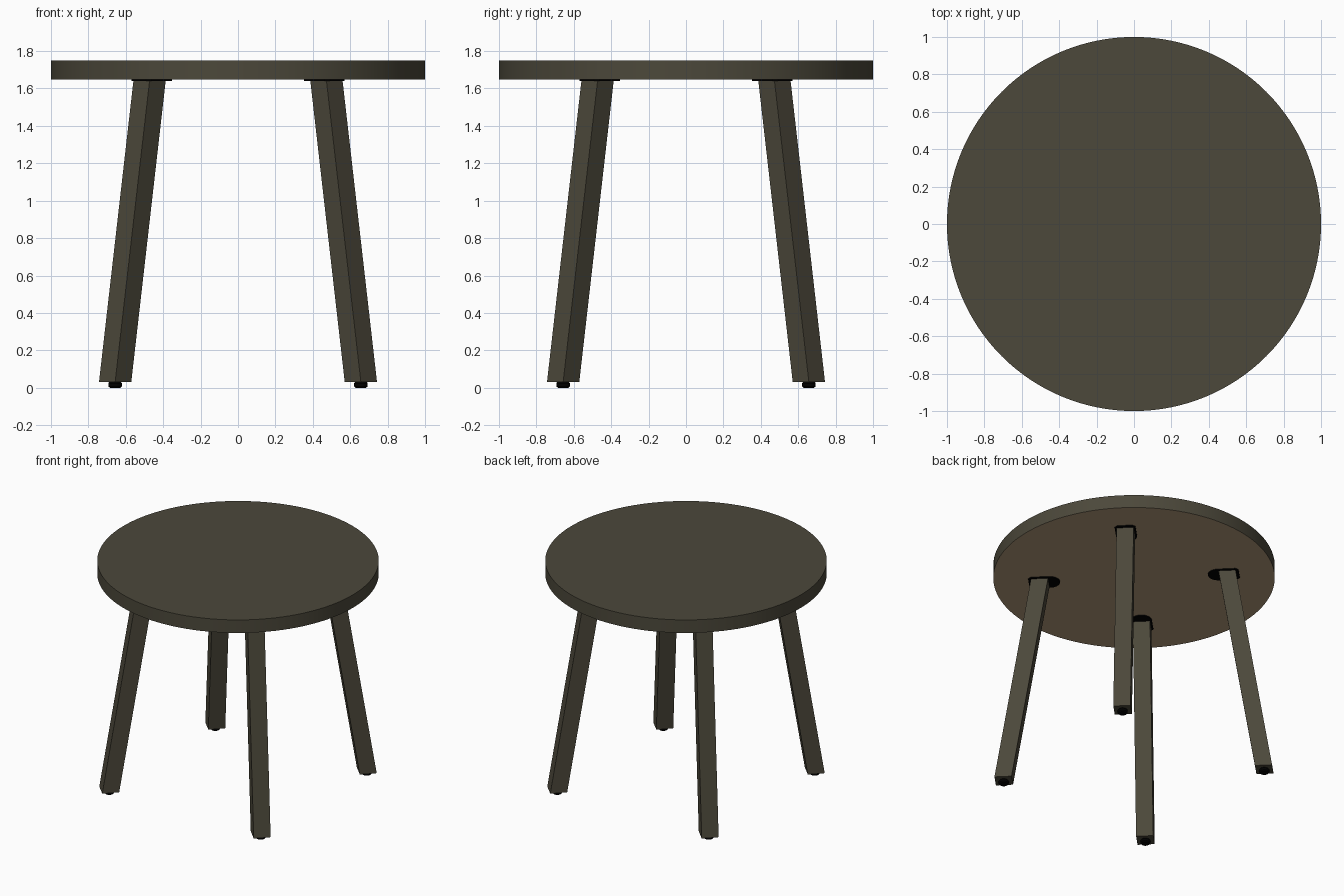
import bpy, bmesh, math
from mathutils import Matrix

if "Cube" in bpy.data.objects:
    bpy.data.objects.remove(bpy.data.objects["Cube"])


def material(name, rgb):
    m = bpy.data.materials.new(name)
    m.diffuse_color = (*rgb, 1.0)
    m.use_nodes = True
    m.node_tree.nodes["Principled BSDF"].inputs["Base Color"].default_value = m.diffuse_color
    return m


WOOD = material("dark brown wood", (0.072, 0.065, 0.043))
TAN = material("tan underside", (0.45, 0.33, 0.20))
BLACK = material("black", (0.0, 0.0, 0.0))


def loft(name, rings, mat, angle=0.0):
    """Closed solid through a list of rings of (x, y, z), turned about z."""
    bm = bmesh.new()
    loops = [[bm.verts.new(p) for p in ring] for ring in rings]
    n = len(loops[0])
    for a, b in zip(loops, loops[1:]):
        for i in range(n):
            j = (i + 1) % n
            bm.faces.new((a[i], a[j], b[j], b[i]))
    bm.faces.new(loops[0][::-1])
    bm.faces.new(loops[-1])
    bmesh.ops.recalc_face_normals(bm, faces=bm.faces)
    bm.transform(Matrix.Rotation(angle, 4, 'Z'))
    for f in bm.faces:
        f.smooth = True
    me = bpy.data.meshes.new(name)
    bm.to_mesh(me)
    bm.free()
    me.set_sharp_from_angle(angle=math.radians(30))
    me.materials.append(mat)
    ob = bpy.data.objects.new(name, me)
    bpy.context.collection.objects.link(ob)
    return ob


def circle(r, z, n, cx=0.0):
    return [(cx + r * math.cos(2 * math.pi * i / n),
             r * math.sin(2 * math.pi * i / n), z) for i in range(n)]


def square(cx, h, z):
    return [(cx + x * h, y * h, z) for x, y in ((1, 1), (-1, 1), (-1, -1), (1, -1))]


# Round top with a tan underside
top = loft("table_top", [circle(1.0, 1.648, 128), circle(1.0, 1.75, 128)], WOOD)
top.data.materials.append(TAN)
for p in top.data.polygons:
    if p.normal.z < -0.9:
        p.material_index = 1

R_TOP, R_FOOT = 0.473 * math.sqrt(2), 0.657 * math.sqrt(2)
HALF = 0.061


def plate_outline(z):
    """Mounting plate: square outer end, half-round inner end."""
    t, outer, inner, c = 0.074, R_TOP + HALF + 0.02, R_TOP - HALF - 0.006, 0.02
    pts = [(outer, -t + c), (outer, t - c), (outer - c, t)]
    for i in range(17):
        a = math.pi / 2 + math.pi * i / 16
        pts.append((inner + t * math.cos(a), t * math.sin(a)))
    pts.append((outer - c, -t))
    return [(x, y, z) for x, y in pts]


names = ["back_right", "back_left", "front_left", "front_right"]
for k, name in enumerate(names):
    turn = math.radians(45 + 90 * k)
    # Splayed leg, cut level at both ends
    loft(name + "_leg", [square(R_FOOT, HALF, 0.03),
                         square(R_TOP, HALF, 1.64)], WOOD, turn)
    # Plate under the top
    loft(name + "_plate", [plate_outline(1.64), plate_outline(1.65)], BLACK, turn)
    # Foot glide
    loft(name + "_glide", [circle(r, z, 24, R_FOOT) for r, z in
                           [(0.028, 0.0), (0.036, 0.007), (0.036, 0.024),
                            (0.031, 0.031)]], BLACK, turn)
